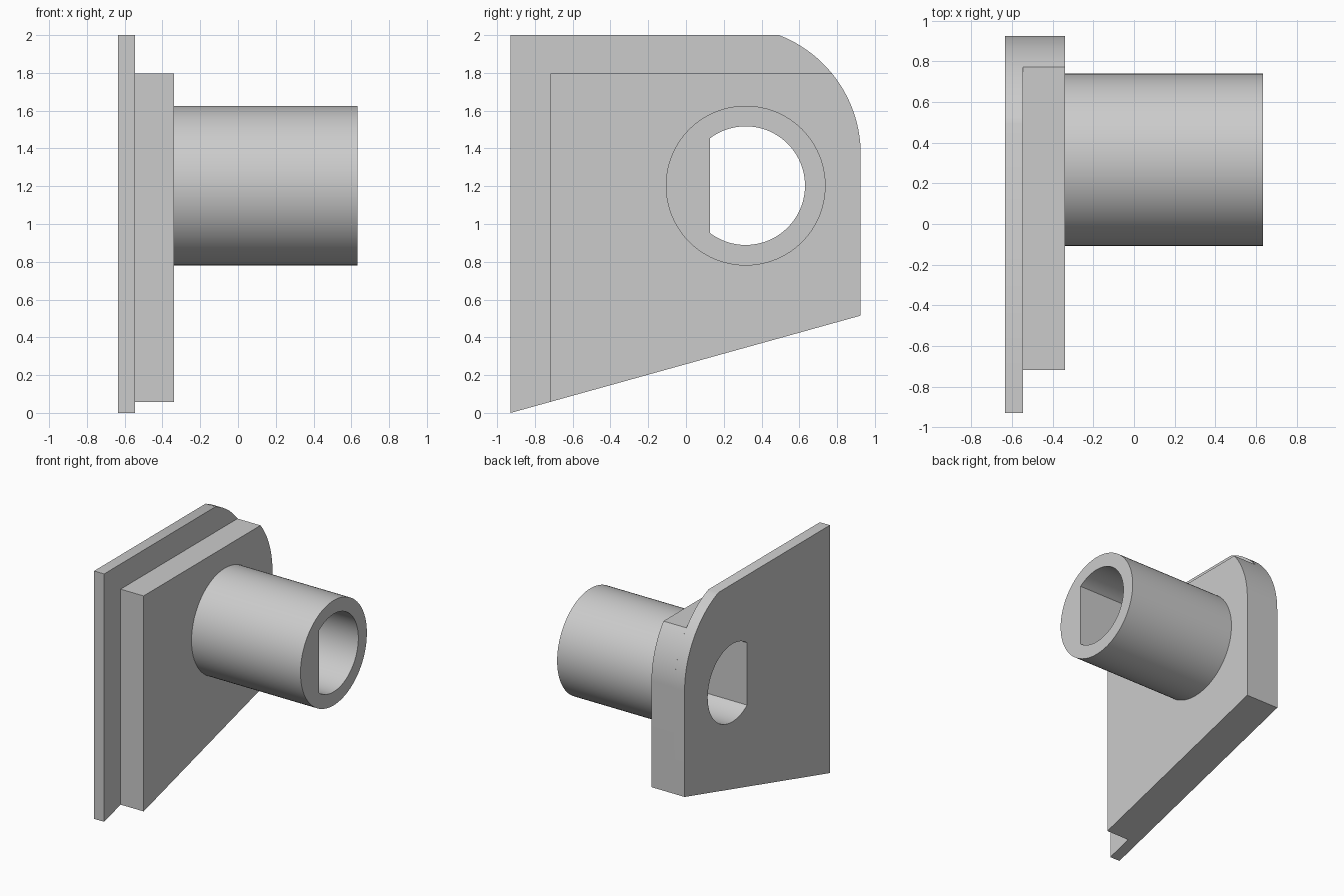
import bpy, bmesh
from math import acos, asin, cos, sin, pi, sqrt

if "Cube" in bpy.data.objects:
    bpy.data.objects.remove(bpy.data.objects["Cube"], do_unlink=True)

grey = bpy.data.materials.new("plain grey")
grey.use_nodes = True
GREY = (0.6, 0.6, 0.6, 1)
grey.diffuse_color = GREY
grey.node_tree.nodes["Principled BSDF"].inputs["Base Color"].default_value = GREY

BACK, FRONT = 0.925, -0.928      # plate ends along y
BORE_Y, BORE_Z = 0.316, 1.203    # tube axis
BORE_R, TUBE_R = 0.314, 0.423
CORNER_R, CORNER_Z = 0.675, 1.37  # rounded upper back corner


def arc(cy, cz, r, start, end, steps):
    return [(cy + r * cos(start + (end - start) * i / steps),
             cz + r * sin(start + (end - start) * i / steps))
            for i in range(steps + 1)]


def bottom(y):
    return 0.515 * (y - FRONT) / (BACK - FRONT)


def plate_outline(front, top):
    """Plate with a sloped underside and a rounded back corner cut off at top."""
    corner = arc(BACK - CORNER_R, CORNER_Z, CORNER_R, 0,
                 asin((top - CORNER_Z) / CORNER_R), 24)
    return [(front, bottom(front)), (BACK, bottom(BACK))] + corner + [(front, top)]


def prism(name, loops, x0, x1):
    """Extrude an outline with a hole along x."""
    bm = bmesh.new()
    edges = []
    for loop in loops:
        verts = [bm.verts.new((x0, y, z)) for y, z in loop]
        edges += [bm.edges.new((v, verts[i - 1])) for i, v in enumerate(verts)]
    bmesh.ops.triangle_fill(bm, edges=edges, use_beauty=True, normal=(1, 0, 0))
    result = bmesh.ops.extrude_face_region(bm, geom=bm.faces[:], use_keep_orig=True)
    moved = [g for g in result["geom"] if isinstance(g, bmesh.types.BMVert)]
    bmesh.ops.translate(bm, verts=moved, vec=(x1 - x0, 0, 0))
    bmesh.ops.recalc_face_normals(bm, faces=bm.faces[:])
    mesh = bpy.data.meshes.new(name)
    bm.to_mesh(mesh)
    bm.free()
    mesh.materials.append(grey)
    obj = bpy.data.objects.new(name, mesh)
    bpy.context.collection.objects.link(obj)
    bpy.ops.object.select_all(action="DESELECT")
    obj.select_set(True)
    bpy.context.view_layer.objects.active = obj
    bpy.ops.object.shade_smooth_by_angle(angle=pi / 6)


# D-shaped bore running through every part
flat = acos(-0.188 / BORE_R)
bore = arc(BORE_Y, BORE_Z, BORE_R, -flat, flat, 64)
tube = arc(BORE_Y, BORE_Z, TUBE_R, 0, 2 * pi, 96)[:-1]

prism("base_plate", [plate_outline(FRONT, 2.0), bore], -0.635, -0.545)
prism("raised_plate", [plate_outline(-0.718, 1.797), bore], -0.545, -0.34)
prism("tube", [tube, bore], -0.34, 0.633)
